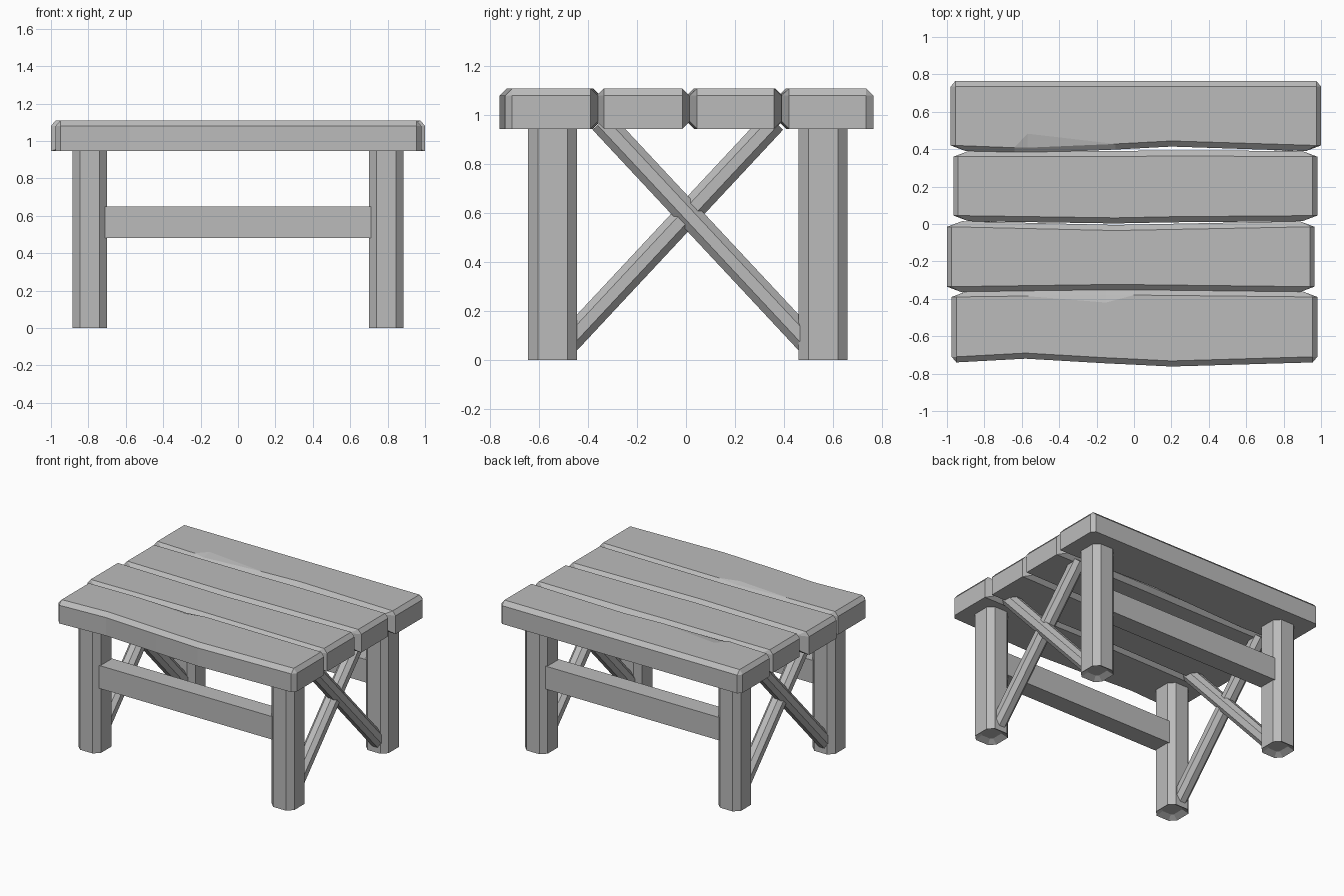
import bpy, bmesh
from math import atan2, hypot
from mathutils import Matrix, Vector

if "Cube" in bpy.data.objects:
    bpy.data.objects.remove(bpy.data.objects["Cube"], do_unlink=True)

GREY = (0.5, 0.5, 0.5, 1)
wood = bpy.data.materials.new("grey wood")
wood.use_nodes = True
wood.diffuse_color = GREY
wood.node_tree.nodes["Principled BSDF"].inputs["Base Color"].default_value = GREY

BOTTOM, TOP, BEVEL = 0.945, 1.11, 0.03


def finish(bm, name):
    bmesh.ops.remove_doubles(bm, verts=bm.verts, dist=0.0005)
    bmesh.ops.recalc_face_normals(bm, faces=bm.faces)
    mesh = bpy.data.meshes.new(name)
    bm.to_mesh(mesh)
    bm.free()
    mesh.materials.append(wood)
    obj = bpy.data.objects.new(name, mesh)
    bpy.context.collection.objects.link(obj)
    return obj


def beam(name, size, centre, bevel=0.0, tilt=0.0, hollow=False):
    """Box whose long (local z) edges are chamfered."""
    bm = bmesh.new()
    bmesh.ops.create_cube(bm, size=1)
    bmesh.ops.scale(bm, vec=size, verts=bm.verts)
    if bevel:
        edges = [e for e in bm.edges
                 if abs(e.verts[0].co.z - e.verts[1].co.z) > size[2] / 2]
        bmesh.ops.bevel(bm, geom=edges, offset=bevel, segments=1, affect='EDGES')
    if hollow:
        # shallow pocket in the foot
        foot = min(bm.faces, key=lambda f: f.calc_center_median().z)
        bmesh.ops.inset_region(bm, faces=[foot], thickness=0.045, depth=0)
        bmesh.ops.translate(bm, vec=(0, 0, 0.025), verts=foot.verts)
    bmesh.ops.transform(bm, verts=bm.verts, matrix=Matrix.Translation(centre)
                        @ Matrix.Rotation(tilt, 4, 'X'))
    return finish(bm, name)


def plank(name, x0, x1, front, back, stations, joints, dents=()):
    """Wavy board. stations: (x, front shift, back shift); joints: which sides
    meet a neighbour; dents: (side, x, width) chips in the top edge."""
    bm = bmesh.new()
    rings = []

    def side_points(y, s, x_low, x_top, dent, joint):
        low = BEVEL if joint else 0
        return [(x_low, y + s * low, BOTTOM), (x_low, y, BOTTOM + low),
                (x_low, y, TOP - BEVEL),
                (x_top, y + s * BEVEL, TOP - (0.012 if dent else 0)),
                (x_top, y + s * (BEVEL + dent), TOP)]

    def add_ring(a, b):
        rings.append([bm.verts.new(p) for p in a + b[::-1]])

    def end_cap(x):
        y0, y1 = front + BEVEL, back - BEVEL
        low, high = [(x, y0, BOTTOM)] * 2, [(x, y0, TOP - BEVEL)] * 3
        low2, high2 = [(x, y1, BOTTOM)] * 2, [(x, y1, TOP - BEVEL)] * 3
        add_ring(low + high, low2 + high2)

    def shoulder(x, inward):
        cut = [0.08 if j else 0.025 for j in joints]
        top = x + inward * 0.025
        add_ring(side_points(front, 1, x + inward * cut[0], top, 0, joints[0]),
                 side_points(back, -1, x + inward * cut[1], top, 0, joints[1]))

    end_cap(x0)
    shoulder(x0, 1)
    for x, df, db in stations:
        chip = {s: w for s, dx, w in dents if dx == x}
        add_ring(side_points(front + df, 1, x, x, chip.get(0, 0), joints[0]),
                 side_points(back + db, -1, x, x, chip.get(1, 0), joints[1]))
    shoulder(x1, -1)
    end_cap(x1)

    n = len(rings[0])
    for a, b in zip(rings, rings[1:]):
        for i in range(n):
            j = (i + 1) % n
            bm.faces.new((a[i], a[j], b[j], b[i]))
    bm.faces.new(rings[0])
    bm.faces.new(rings[-1])
    # collapse unused corners, then clean up
    bmesh.ops.dissolve_degenerate(bm, dist=0.0005, edges=bm.edges)
    return finish(bm, name)


# Table top
plank("front_plank", -0.975, 0.98, -0.74, -0.36,
      [(-0.58, 0.02, 0.005), (-0.15, -0.005, 0.01), (0.0, -0.012, 0.01), (0.2, -0.022, 0.008)],
      (False, True), [(1, -0.15, 0.04)])
plank("front_middle_plank", -1.0, 0.965, -0.365, 0.015,
      [(-0.1, 0.012, -0.02)], (True, True))
plank("back_middle_plank", -0.965, 0.98, 0.015, 0.39,
      [(-0.1, -0.012, 0.0), (0.2, -0.006, 0.004)], (True, True))
plank("back_plank", -0.98, 1.0, 0.39, 0.765,
      [(-0.64, -0.012, 0), (-0.57, -0.012, 0), (-0.1, 0.008, 0), (0.2, 0.024, 0)],
      (True, False), [(0, -0.57, 0.075)])

for side, x in (("left", 0.793), ("right", -0.793)):
    # Legs
    for end, y in (("front", -0.545), ("back", 0.56)):
        beam(f"{end}_{side}_leg", (0.185, 0.2, 0.96), (x, y, 0.48), 0.04, hollow=True)
    # Crossed braces, one slightly outside the other
    for label, low, high, shift in (("falling", (0.5, 0.07), (-0.345, 0.975), 0.008),
                                    ("rising", (-0.485, 0.07), (0.36, 0.975), -0.008)):
        dy, dz = high[0] - low[0], high[1] - low[1]
        middle = Vector((x + shift, (low[0] + high[0]) / 2, (low[1] + high[1]) / 2))
        beam(f"{side}_{label}_brace", (0.1, 0.1, hypot(dy, dz)), middle,
             0.028, atan2(-dy, dz))

# Long rails between the legs
for end, y in (("front", -0.545), ("back", 0.56)):
    beam(f"{end}_rail", (1.45, 0.14, 0.17), (0, y, 0.565))
